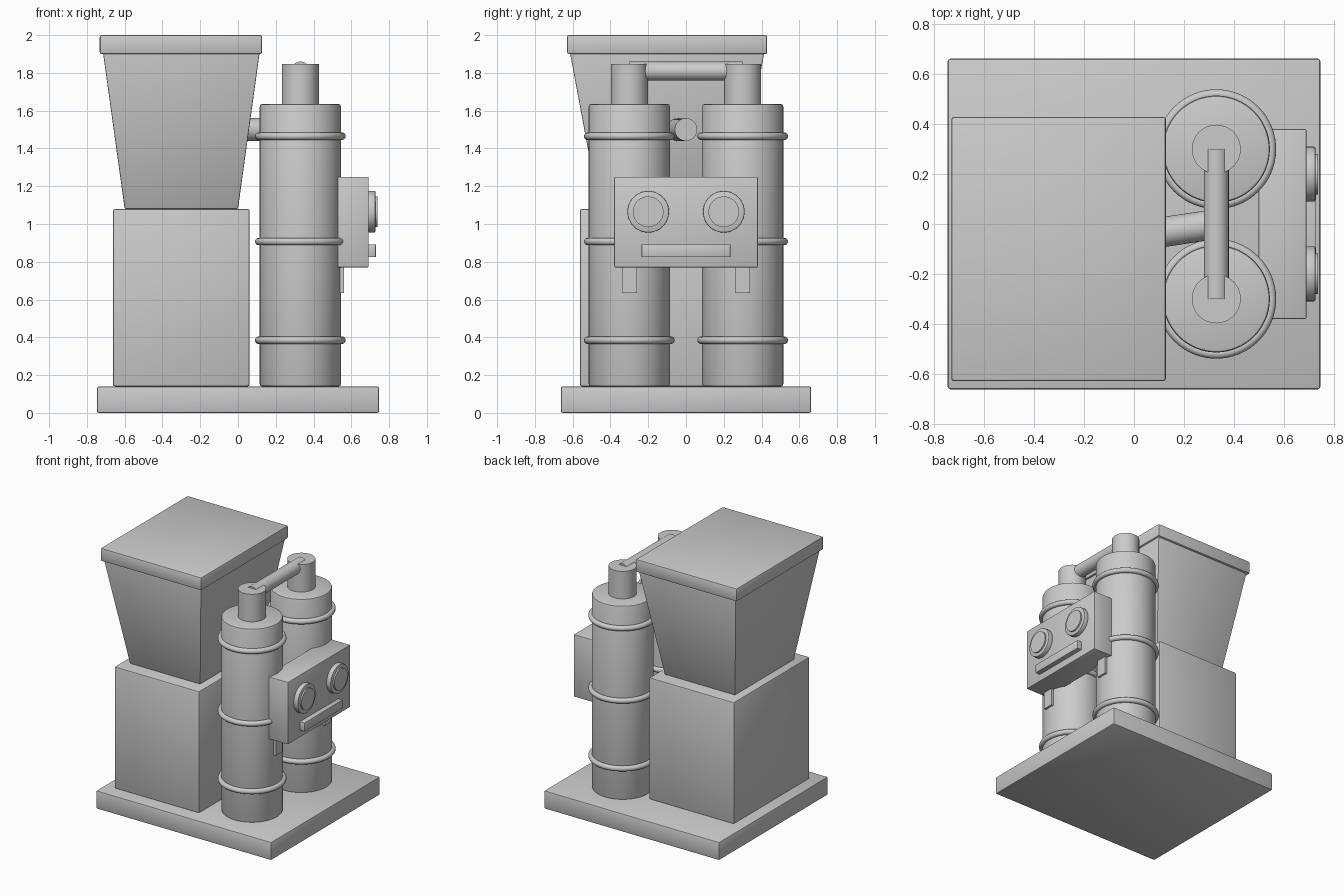
import bpy, bmesh, math
from mathutils import Vector

if "Cube" in bpy.data.objects:
    bpy.data.objects.remove(bpy.data.objects["Cube"], do_unlink=True)

grey = bpy.data.materials.new("light_grey")
grey.use_nodes = True
grey.diffuse_color = (0.6, 0.6, 0.6, 1)
grey.node_tree.nodes["Principled BSDF"].inputs["Base Color"].default_value = (0.6, 0.6, 0.6, 1)


def finish(ob, name, bevel=0.0):
    """Name, colour, bevel and smooth one part."""
    ob.name = ob.data.name = name
    ob.data.materials.append(grey)
    bpy.ops.object.select_all(action='DESELECT')
    ob.select_set(True)
    bpy.context.view_layer.objects.active = ob
    if bevel:
        mod = ob.modifiers.new("Bevel", 'BEVEL')
        mod.width, mod.segments, mod.limit_method = bevel, 2, 'ANGLE'
        bpy.ops.object.modifier_apply(modifier=mod.name)
    bpy.ops.object.shade_smooth_by_angle(angle=math.radians(35))
    return ob


def box(name, low, high, bevel=0.0, taper=(0, 0)):
    """Box between two corners; taper pulls in the bottom on each side."""
    low, high = Vector(low), Vector(high)
    mid, size = (low + high) / 2, high - low
    bpy.ops.mesh.primitive_cube_add(size=1, location=mid)
    ob = bpy.context.object
    for v in ob.data.vertices:
        inset = taper if v.co.z < 0 else (0, 0)
        v.co.x *= size.x - 2 * inset[0]
        v.co.y *= size.y - 2 * inset[1]
        v.co.z *= size.z
    return finish(ob, name, bevel)


def rod(name, start, end, radius, bevel=0.0, sides=48):
    """Cylinder between two points."""
    start, end = Vector(start), Vector(end)
    way = end - start
    bpy.ops.mesh.primitive_cylinder_add(
        vertices=sides, radius=radius, depth=way.length, location=(start + end) / 2,
        rotation=way.to_track_quat('Z', 'Y').to_euler())
    return finish(bpy.context.object, name, bevel)


# Base, bin and flared hopper with its lid
box("base", (-0.747, -0.663, 0), (0.747, 0.663, 0.14), 0.01)
box("bin", (-0.662, -0.562, 0.14), (0.062, 0.362, 1.08), 0.012)
box("hopper", (-0.715, -0.615, 1.08), (0.115, 0.415, 1.91), 0.006, taper=(0.115, 0.155))
box("hopper_lid", (-0.732, -0.63, 1.9), (0.128, 0.43, 2), 0.01)

# Twin tanks with bands and necks
TANK_X = 0.33
for side, s in (("left", 1), ("right", -1)):
    y = 0.3 * s
    rod(f"tank_{side}", (TANK_X, y, 0.14), (TANK_X, y, 1.635), 0.215, 0.012, 64)
    rod(f"neck_{side}", (TANK_X, y, 1.62), (TANK_X, y, 1.847), 0.098)
    for i, z in enumerate((0.385, 0.907, 1.465)):
        bpy.ops.mesh.primitive_torus_add(
            location=(TANK_X, y, z), major_radius=0.22, minor_radius=0.02,
            major_segments=64, minor_segments=14)
        finish(bpy.context.object, f"band_{side}_{i + 1}")

# Connecting pipes
rod("cross_pipe", (TANK_X, -0.3, 1.81), (TANK_X, 0.3, 1.81), 0.05)
rod("feed_pipe", (-0.03, -0.055, 1.5), (TANK_X, 0, 1.5), 0.06)

# Control box with gauges, slot bar and brackets
box("control_box", (0.5, -0.38, 0.77), (0.692, 0.38, 1.25), 0.006)
box("slot_bar", (0.68, -0.235, 0.825), (0.73, 0.235, 0.892), 0.003)
for side, s in (("left", 1), ("right", -1)):
    y = 0.2 * s
    rod(f"gauge_rim_{side}", (0.68, y, 1.065), (0.727, y, 1.065), 0.11, 0.005)
    rod(f"gauge_face_{side}", (0.7, y, 1.065), (0.738, y, 1.065), 0.081)
    box(f"bracket_{side}", (0.5, 0.3 * s - 0.04, 0.635), (0.56, 0.3 * s + 0.04, 0.8))
